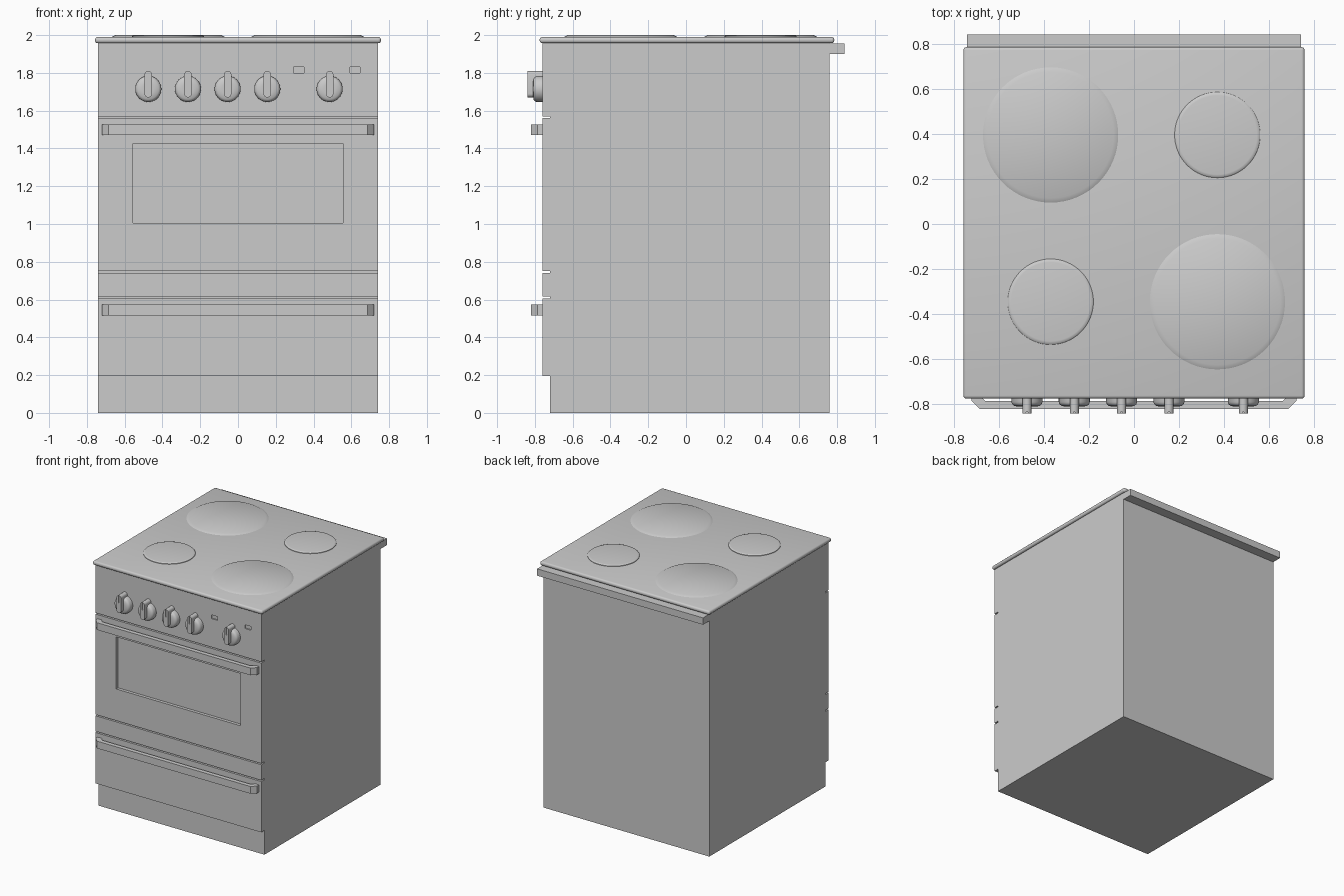
import bpy, bmesh, math
from mathutils import Vector

if "Cube" in bpy.data.objects:
    bpy.data.objects.remove(bpy.data.objects["Cube"])


def finish(name, bm):
    bmesh.ops.recalc_face_normals(bm, faces=bm.faces)
    me = bpy.data.meshes.new(name)
    bm.to_mesh(me)
    bm.free()
    ob = bpy.data.objects.new(name, me)
    bpy.context.collection.objects.link(ob)
    return ob


def activate(ob):
    bpy.ops.object.select_all(action='DESELECT')
    ob.select_set(True)
    bpy.context.view_layer.objects.active = ob


def smooth(ob, angle=35):
    activate(ob)
    bpy.ops.object.shade_smooth_by_angle(angle=math.radians(angle))


def bevel(ob, width, segments=3):
    m = ob.modifiers.new("bevel", 'BEVEL')
    m.width, m.segments = width, segments
    activate(ob)
    bpy.ops.object.modifier_apply(modifier=m.name)


def prism(name, pts, axis, lo, hi):
    """Extrude a 2D outline along y or z."""
    place = {'y': lambda a, b, t: (a, t, b), 'z': lambda a, b, t: (a, b, t)}[axis]
    bm = bmesh.new()
    f = bm.faces.new([bm.verts.new(place(a, b, lo)) for a, b in pts])
    r = bmesh.ops.extrude_face_region(bm, geom=[f])
    move = Vector(place(0, 0, hi - lo))
    for v in r['geom']:
        if isinstance(v, bmesh.types.BMVert):
            v.co += move
    return finish(name, bm)


def box(name, x0, x1, y0, y1, z0, z1):
    return prism(name, [(x0, y0), (x1, y0), (x1, y1), (x0, y1)], 'z', z0, z1)


def lathe(name, profile, n=48):
    """Revolve (radius, height) points around z; both ends closed."""
    bm = bmesh.new()
    rings = [[bm.verts.new((r * math.cos(2 * math.pi * i / n),
                            r * math.sin(2 * math.pi * i / n), z))
              for i in range(n)] for r, z in profile]
    for a, b in zip(rings, rings[1:]):
        for i in range(n):
            j = (i + 1) % n
            bm.faces.new((a[i], a[j], b[j], b[i]))
    bm.faces.new(rings[0])
    bm.faces.new(rings[-1])
    return finish(name, bm)


def cut(ob, *dims):
    c = box("cutter", *dims)
    c.hide_render = True
    m = ob.modifiers.new("cut", 'BOOLEAN')
    m.operation, m.solver, m.object = 'DIFFERENCE', 'EXACT', c
    activate(ob)
    bpy.ops.object.modifier_apply(modifier=m.name)
    bpy.data.objects.remove(c)


# Carcass and the front panels with shadow gaps between them
W, F, C = 0.74, -0.76, -0.72
box("carcass", -W, W, C, 0.76, 0, 1.96)
panel = box("control_panel", -W, W, F, C, 1.57, 1.96)
door = box("oven_door", -W, W, F, C, 0.75, 1.56)
box("drawer_trim", -W, W, F, C, 0.615, 0.74)
box("drawer_front", -W, W, F, C, 0.195, 0.605)

# Recessed oven window and indicator lamps
cut(door, -0.555, 0.555, -0.8, F + 0.025, 1.005, 1.425)
for x in (0.322, 0.62):
    cut(panel, x - 0.027, x + 0.027, -0.8, F + 0.01, 1.80, 1.83)

# Bracket handles with slanted ends
right = [(0.685, -0.82), (0.72, -0.785), (0.72, F), (0.685, F), (0.66, -0.785)]
outline = right + [(-x, y) for x, y in reversed(right)]
for name, z in (("oven_handle", 1.47), ("drawer_handle", 0.515)):
    prism(name, outline, 'z', z, z + 0.058)

# Hob plate and rear rail
hob = box("hob_plate", -0.757, 0.757, -0.775, 0.785, 1.957, 1.99)
bevel(hob, 0.014)
smooth(hob)
box("rear_rail", -W, W, 0.75, 0.84, 1.90, 1.955)

# Hot plates: two large with soft edges, two small with crisp edges
for name, x, y, r in (("back_left", -0.37, 0.395, 0.3), ("front_right", 0.37, -0.345, 0.3),
                      ("back_right", 0.37, 0.395, 0.19), ("front_left", -0.37, -0.345, 0.19)):
    if r > 0.2:
        prof = [(r, 1.985), (r, 1.99), (r - 0.02, 2.0)]
    else:
        prof = [(r, 1.985), (r, 1.994), (r - 0.004, 1.998), (r - 0.015, 2.0)]
    p = lathe("hot_plate_" + name, prof, 64)
    p.location = (x, y, 0)
    smooth(p)

# Knobs: round base with a raised pointer grip
for i, x in enumerate((-0.475, -0.265, -0.055, 0.155, 0.485)):
    base = lathe("knob_base_%d" % (i + 1), [(0.069, -0.005), (0.069, 0.03), (0.065, 0.04),
                                            (0.055, 0.048), (0.03, 0.05)])
    base.location = (x, F, 1.715)
    base.rotation_euler = (math.pi / 2, 0, 0)
    smooth(base, 40)
    arc = [math.pi * k / 10 for k in range(11)]
    pts = [(x + 0.02 * math.cos(a), 1.79 + 0.02 * math.sin(a)) for a in arc]
    pts += [(x - 0.02 * math.cos(a), 1.69 - 0.02 * math.sin(a)) for a in arc]
    grip = prism("knob_grip_%d" % (i + 1), pts, 'y', -0.84, F)
    cut(grip, x - 0.004, x + 0.004, -0.85, -0.835, 1.75, 1.83)
    smooth(grip)
